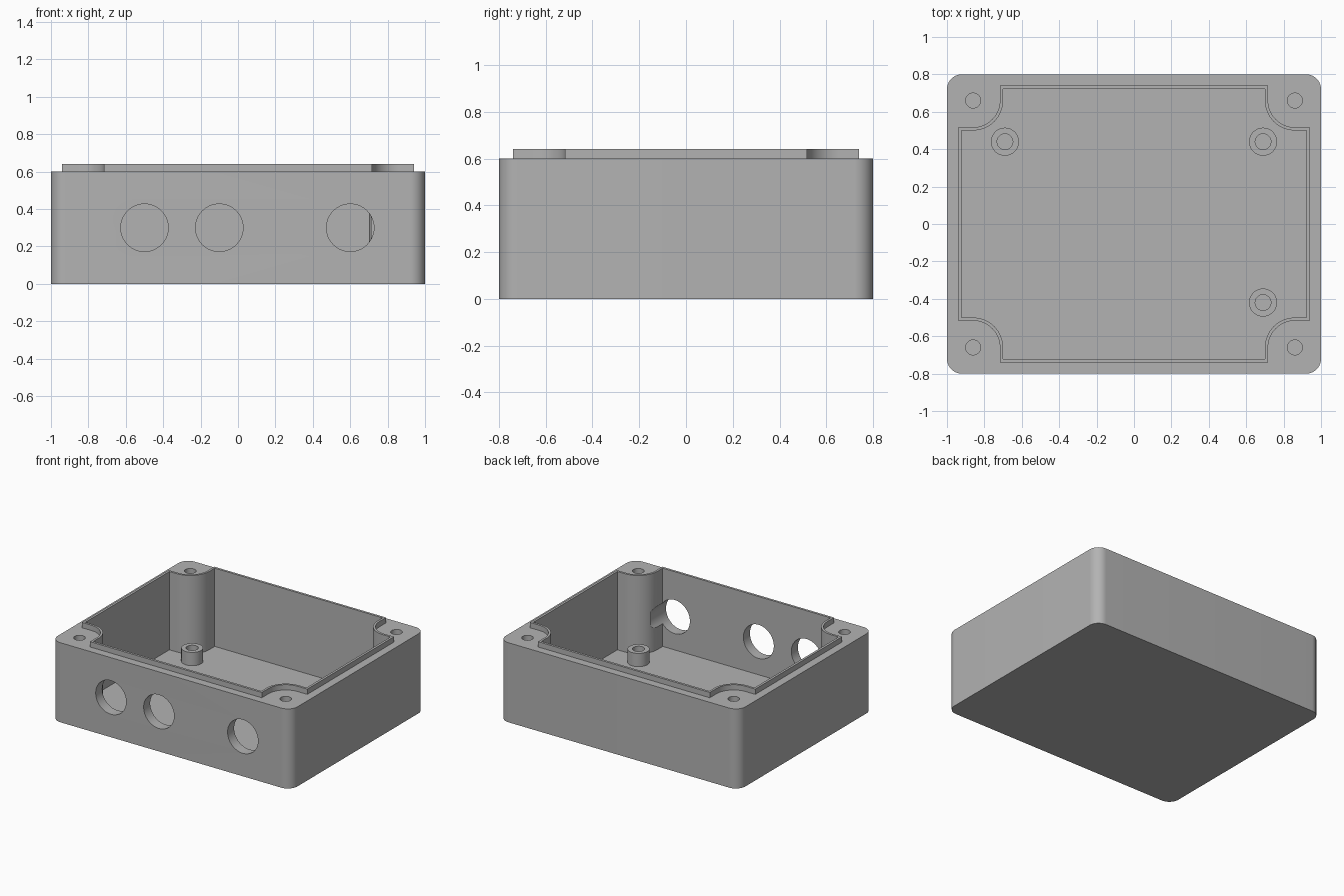
import bpy, bmesh
from math import pi, sin, cos
from mathutils import Matrix

cube = bpy.data.objects.get("Cube")
if cube:
    bpy.data.objects.remove(cube, do_unlink=True)

# Single plastic colour
grey = bpy.data.materials.new("grey plastic")
grey.use_nodes = True
COLOUR = (0.45, 0.45, 0.45, 1)
grey.diffuse_color = COLOUR
grey.node_tree.nodes["Principled BSDF"].inputs["Base Color"].default_value = COLOUR


def finish(name, bm):
    bmesh.ops.recalc_face_normals(bm, faces=bm.faces)
    mesh = bpy.data.meshes.new(name)
    bm.to_mesh(mesh)
    bm.free()
    mesh.materials.append(grey)
    obj = bpy.data.objects.new(name, mesh)
    bpy.context.collection.objects.link(obj)
    return obj


def prism(name, outline, z0, z1):
    bm = bmesh.new()
    base = bm.faces.new([bm.verts.new((x, y, z0)) for x, y in outline])
    top = bmesh.ops.extrude_face_region(bm, geom=[base])["geom"]
    verts = [v for v in top if isinstance(v, bmesh.types.BMVert)]
    bmesh.ops.translate(bm, verts=verts, vec=(0, 0, z1 - z0))
    return finish(name, bm)


def cylinder(name, radius, centre, depth, along_y=False, segments=48):
    bm = bmesh.new()
    turn = Matrix.Rotation(pi / 2, 4, "X") if along_y else Matrix()
    bmesh.ops.create_cone(bm, cap_ends=True, segments=segments, radius1=radius,
                          radius2=radius, depth=depth,
                          matrix=Matrix.Translation(centre) @ turn)
    return finish(name, bm)


def arc(cx, cy, r, start, end, steps=16):
    angles = [start + (end - start) * i / steps for i in range(steps + 1)]
    return [(cx + r * cos(a), cy + r * sin(a)) for a in angles]


def four_corners(corner):
    """Mirror the points of the +x +y corner round all four, counterclockwise."""
    flip = corner[::-1]
    return (corner + [(-x, y) for x, y in flip]
            + [(-x, -y) for x, y in corner] + [(x, -y) for x, y in flip])


def combine(target, tool, operation):
    mod = target.modifiers.new("join", "BOOLEAN")
    mod.operation, mod.solver, mod.object = operation, "EXACT", tool
    bpy.context.view_layer.objects.active = target
    bpy.ops.object.modifier_apply(modifier=mod.name)
    bpy.data.objects.remove(tool, do_unlink=True)


SCREW_X, SCREW_Y = 0.86, 0.66
FLOOR, RIM, LIP = 0.05, 0.60, 0.64


def notched(half_x, half_y, r):
    """Rectangle whose corners are scooped out around the screw holes."""
    scoop = arc(SCREW_X, SCREW_Y, r, 1.5 * pi, pi)
    return four_corners([(half_x, SCREW_Y - r)] + scoop + [(SCREW_X - r, half_y)])


# Outer box with rounded upright corners
box = prism("enclosure_box", four_corners(arc(0.92, 0.72, 0.08, 0, pi / 2)), 0, RIM)

# Raised sealing lip, then the cavity through both
combine(box, prism("lip", notched(0.94, 0.74, 0.143), 0.5, LIP), "UNION")
combine(box, prism("cavity", notched(0.922, 0.722, 0.16), FLOOR, 0.8), "DIFFERENCE")

# Standoffs on the floor with screw bores
for x, y in ((-0.69, 0.44), (0.69, 0.44), (0.69, -0.42)):
    combine(box, cylinder("standoff", 0.075, (x, y, 0.09), 0.12), "UNION")
    combine(box, cylinder("bore", 0.042, (x, y, 0.16), 0.2), "DIFFERENCE")

# Lid screw holes in the corner pillars
for sx in (-1, 1):
    for sy in (-1, 1):
        hole = cylinder("screw_hole", 0.04, (sx * SCREW_X, sy * SCREW_Y, 0.5), 0.6)
        combine(box, hole, "DIFFERENCE")

# Cable holes in the front wall
for x in (-0.5, -0.1, 0.6):
    hole = cylinder("cable_hole", 0.127, (x, -0.8, 0.3), 0.4, True, 64)
    combine(box, hole, "DIFFERENCE")

# Smooth curves, crisp edges
bpy.ops.object.select_all(action="DESELECT")
box.select_set(True)
bpy.context.view_layer.objects.active = box
bpy.ops.object.shade_smooth_by_angle(angle=pi / 6)
